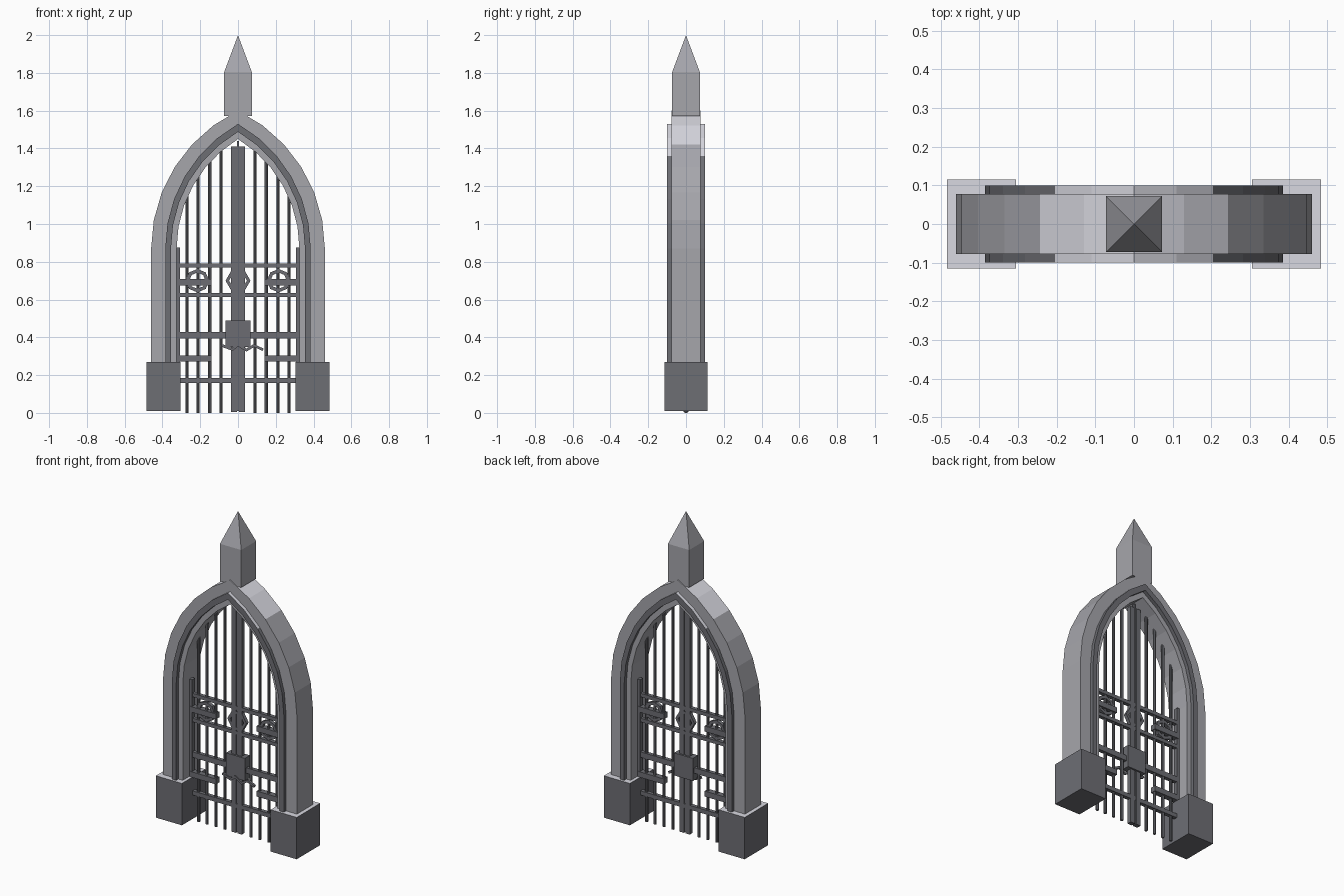
import bpy, bmesh, math
from mathutils import Matrix, Vector

old = bpy.data.objects.get("Cube")
if old:
    bpy.data.objects.remove(old, do_unlink=True)


def material(name, rgb):
    m = bpy.data.materials.new(name)
    m.use_nodes = True
    m.diffuse_color = (*rgb, 1)
    m.node_tree.nodes["Principled BSDF"].inputs["Base Color"].default_value = (*rgb, 1)
    return m


STONE = material("grey stone", (0.38, 0.38, 0.41))
DARK = material("dark stone", (0.155, 0.157, 0.175))
PALE = material("pale stone", (0.69, 0.69, 0.75))
IRON = material("dark iron", (0.15, 0.152, 0.17))


def finish(name, bm, mat, top_mat=None):
    """Make the object; faces that look upward take top_mat if given."""
    bmesh.ops.recalc_face_normals(bm, faces=bm.faces)
    mesh = bpy.data.meshes.new(name)
    bm.to_mesh(mesh)
    bm.free()
    mesh.materials.append(mat)
    if top_mat:
        mesh.materials.append(top_mat)
        for f in mesh.polygons:
            f.material_index = int(f.normal.z > 0.65)
    ob = bpy.data.objects.new(name, mesh)
    bpy.context.collection.objects.link(ob)


def add_box(bm, x0, x1, y, z0, z1):
    """Box centred on y = 0 with half depth y."""
    mat = Matrix.Translation(((x0 + x1) / 2, 0, (z0 + z1) / 2)) @ Matrix.Diagonal((x1 - x0, 2 * y, z1 - z0, 1))
    bmesh.ops.create_cube(bm, size=1, matrix=mat)


def half_arch(w, top, spring=0.87, foot=0.02, steps=6):
    """Pointed arch outline from the foot to the apex, as (x, z)."""
    h = top - spring
    r = (w * w + h * h) / (2 * w)
    end = math.asin(h / r)
    arc = [(w - r + r * math.cos(end * i / steps), spring + r * math.sin(end * i / steps))
           for i in range(steps + 1)]
    return [(w, foot)] + arc


def arch(name, mat, outer, inner, y):
    """Solid pointed arch between two outlines, pale on its upper slopes."""
    bm = bmesh.new()
    rows = []
    for pts in (outer, inner):
        full = pts + [(-x, z) for x, z in reversed(pts[:-1])]
        for side in (-y, y):
            rows.append([bm.verts.new((x, side, z)) for x, z in full])
    of, ob, nf, nb = rows
    for a, b in ((of, ob), (ob, nb), (nb, nf), (nf, of)):
        for i in range(len(a) - 1):
            bm.faces.new((a[i], a[i + 1], b[i + 1], b[i]))
    for i in (0, -1):
        bm.faces.new((of[i], ob[i], nb[i], nf[i]))
    finish(name, bm, mat, PALE)


# Stone arch with a raised moulding on both faces
arch("stone_arch", STONE, half_arch(0.46, 1.6), half_arch(0.325, 1.45), 0.078)
arch("arch_moulding", DARK, half_arch(0.385, 1.53), half_arch(0.355, 1.488), 0.1)

# Foot blocks with pale tops
for side, name in ((-1, "right_foot_block"), (1, "left_foot_block")):
    bm = bmesh.new()
    add_box(bm, *sorted((side * 0.305, side * 0.484)), 0.115, 0.01, 0.27)
    finish(name, bm, DARK, PALE)

# Pinnacle: square shaft drawn to a point
bm = bmesh.new()
add_box(bm, -0.073, 0.073, 0.073, 1.572, 1.805)
top = next(f for f in bm.faces if all(v.co.z > 1.8 for v in f.verts))
tip = bmesh.ops.poke(bm, faces=[top])["verts"][0]
tip.co.z = 2.0
finish("pinnacle", bm, STONE)

# Upright gate bars
bm = bmesh.new()
for x, z in ((0.09, 1.41), (0.15, 1.35), (0.212, 1.27), (0.27, 1.17)):
    for s in (-1, 1):
        bmesh.ops.create_cone(bm, cap_ends=True, segments=8, radius1=0.009, radius2=0.009,
                              depth=z, matrix=Matrix.Translation((s * x, 0, z / 2)))
finish("gate_bars", bm, IRON)

# Meeting stiles, hinge stiles and the closing strip
bm = bmesh.new()
for s in (-1, 1):
    add_box(bm, *sorted((s * 0.005, s * 0.036)), 0.014, 0.005, 1.41)
    add_box(bm, *sorted((s * 0.306, s * 0.33)), 0.014, 0.1, 0.875)
add_box(bm, -0.006, 0.006, 0.008, 0.01, 1.44)
finish("gate_stiles", bm, IRON)

# Long rails and short side rails on each leaf
bm = bmesh.new()
for z, h in ((0.78, 0.011), (0.625, 0.011), (0.41, 0.017), (0.172, 0.013)):
    add_box(bm, -0.31, 0.31, 0.012, z - h, z + h)
for z in (0.692, 0.288):
    for s in (-1, 1):
        add_box(bm, *sorted((s * 0.14, s * 0.315)), 0.018, z - 0.017, z + 0.017)
finish("gate_rails", bm, IRON)


def ring(name, x, sides, r):
    """Flat-sided iron ring facing the front."""
    bm = bmesh.new()
    loops = []
    for rad, y in ((r, -0.011), (r, 0.011), (r - 0.019, 0.011), (r - 0.019, -0.011)):
        loops.append([bm.verts.new((x + rad * math.cos(2 * math.pi * i / sides), y,
                                    0.7 + rad * math.sin(2 * math.pi * i / sides)))
                      for i in range(sides)])
    for k in range(4):
        a, b = loops[k], loops[(k + 1) % 4]
        for i in range(sides):
            j = (i + 1) % sides
            bm.faces.new((a[i], a[j], b[j], b[i]))
    finish(name, bm, IRON)


ring("left_ring", 0.215, 8, 0.062)
ring("centre_ring", 0, 6, 0.066)
ring("right_ring", -0.215, 8, 0.062)

# Lock box
bm = bmesh.new()
add_box(bm, -0.065, 0.065, 0.025, 0.35, 0.49)
finish("lock_box", bm, IRON)

# Zigzag chain across the foot of the lock
bm = bmesh.new()
chain = [(-0.085, 0.357), (-0.03, 0.336), (0, 0.36), (0.045, 0.333), (0.085, 0.357), (0.13, 0.335)]
for (x0, z0), (x1, z1) in zip(chain, chain[1:]):
    d = Vector((x1 - x0, 0, z1 - z0))
    mat = (Matrix.Translation(((x0 + x1) / 2, -0.024, (z0 + z1) / 2))
           @ Matrix.Rotation(-math.atan2(d.z, d.x), 4, "Y")
           @ Matrix.Diagonal((d.length + 0.006, 0.014, 0.014, 1)))
    bmesh.ops.create_cube(bm, size=1, matrix=mat)
finish("lock_chain", bm, IRON)
